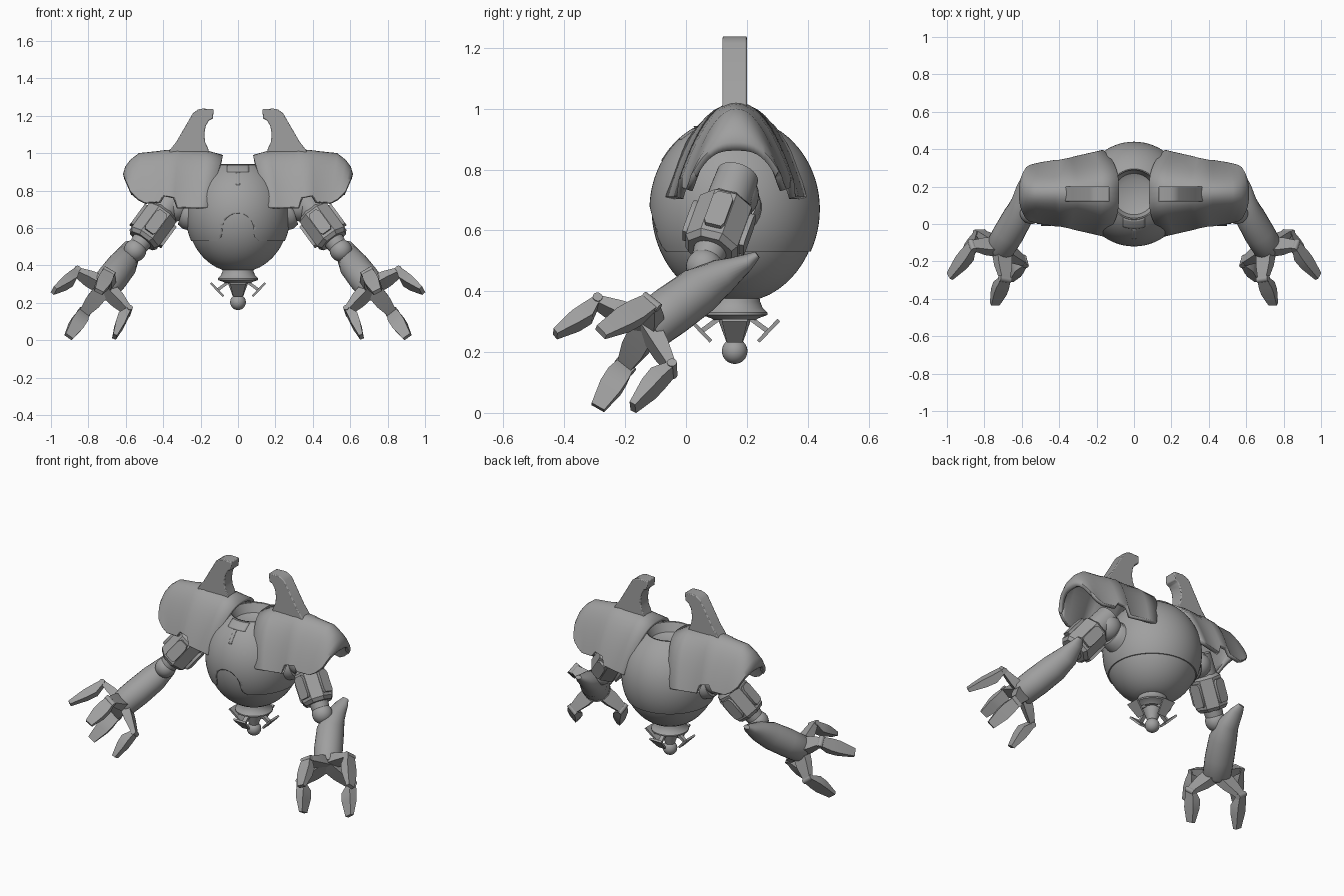
import bpy, bmesh
from math import sin, cos, pi, sqrt, radians
from mathutils import Vector as V

if "Cube" in bpy.data.objects:
    bpy.data.objects.remove(bpy.data.objects["Cube"])

metal = bpy.data.materials.new("grey metal")
metal.use_nodes = True
GREY = (0.35, 0.35, 0.35, 1)
metal.diffuse_color = GREY
metal.node_tree.nodes["Principled BSDF"].inputs["Base Color"].default_value = GREY
CY = 0.16  # depth of the body axis


def finish(name, bm, mirror=False, angle=35):
    bmesh.ops.recalc_face_normals(bm, faces=bm.faces)
    me = bpy.data.meshes.new(name)
    bm.to_mesh(me)
    bm.free()
    me.materials.append(metal)
    me.shade_smooth()
    me.set_sharp_from_angle(angle=radians(angle))
    ob = bpy.data.objects.new(name, me)
    bpy.context.collection.objects.link(ob)
    if mirror:
        ob.modifiers.new("Mirror", "MIRROR").use_mirror_merge = False
    return ob


def skin(bm, rings, closed=True, caps=True):
    """Bridge rows of points with quads."""
    rows = [[bm.verts.new(p) for p in r] for r in rings]
    n = len(rows[0])
    for a, b in zip(rows, rows[1:]):
        for i in range(n if closed else n - 1):
            j = (i + 1) % n
            bm.faces.new((a[i], a[j], b[j], b[i]))
    if caps:
        bm.faces.new(rows[0])
        bm.faces.new(rows[-1])


def loft(name, sections, sides=24, side=(0, 1, 0), mirror=True):
    """Sections are (point, half width, half height); four sides makes a bar."""
    pts = [V(s[0]) for s in sections]
    k = sqrt(2) if sides == 4 else 1
    rings = []
    for i, (p, w, h) in enumerate(sections):
        d = (pts[min(i + 1, len(pts) - 1)] - pts[max(i - 1, 0)]).normalized()
        u = V(side)
        u = (u - d * u.dot(d)).normalized()
        v = d.cross(u)
        angles = [2 * pi * (j + 0.5) / sides for j in range(sides)]
        rings.append([pts[i] + k * (u * w * cos(a) + v * h * sin(a)) for a in angles])
    bm = bmesh.new()
    skin(bm, rings)
    return finish(name, bm, mirror)


def lathe(name, profile, steps=64):
    bm = bmesh.new()
    skin(bm, [[(r * cos(2 * pi * i / steps), CY + r * sin(2 * pi * i / steps), z)
               for i in range(steps)] for r, z in profile])
    return finish(name, bm)


def ball(name, p, r, mirror=True):
    bm = bmesh.new()
    bmesh.ops.create_uvsphere(bm, u_segments=28, v_segments=16, radius=r)
    bmesh.ops.translate(bm, verts=bm.verts, vec=p)
    return finish(name, bm, mirror)


def prism(name, outline, y0, y1, mirror=False):
    bm = bmesh.new()
    skin(bm, [[(x, y, z) for x, z in outline] for y in (y0, y1)])
    return finish(name, bm, mirror)


def egg(z, grow=0.0):
    """Body radius at a height."""
    c = 0.304 if z > 0.67 else 0.31
    return (0.28 + grow) * sqrt(max(0, 1 - ((z - 0.67) / c) ** 2))


# Body: upper shell with a sunken top, over a lower bowl
heights = [0.53 + 0.41 * i / 24 for i in range(25)]
shell = lathe("upper_shell", [(0.02, 0.53)] + [(egg(z), z) for z in heights]
              + [(0.135, 0.943), (0.125, 0.92), (0.11, 0.885), (0.08, 0.87), (0.01, 0.865)])
lathe("lower_bowl", [(egg(z, -0.007), z) for z in [0.37 + 0.38 * i / 20 for i in range(21)]])

# Arched opening at the front of the shell
arch = [(0.13, 0.50), (0.11, 0.53), (0.09, 0.55), (0.083, 0.58)]
arch += [(0.083 * cos(a), 0.595 + 0.083 * sin(a)) for a in [pi * i / 16 for i in range(9)]]
arch += [(-x, z) for x, z in reversed(arch[:-1])]
cutter = prism("arch_cutter", arch, -0.3, 0.1)
cutter.hide_render = True
cutter.hide_viewport = True
cut = shell.modifiers.new("Arch", "BOOLEAN")
cut.operation, cut.object, cut.solver = "DIFFERENCE", cutter, "EXACT"

# Thin inlays under the front rim
for name, half, z0, z1 in (("rim_inlay", 0.06, 0.9, 0.935), ("rim_slit_trim", 0.01, 0.83, 0.9)):
    bm = bmesh.new()
    rows = []
    for i in range(7):
        z = z0 + (z1 - z0) * i / 6
        xs = [half * (j / 4 - 1) for j in range(9)]
        rows.append([(x, CY - sqrt(egg(z, 0.004) ** 2 - x * x), z) for x in xs])
    skin(bm, rows, closed=False, caps=False)
    finish(name, bm).modifiers.new("Thickness", "SOLIDIFY").thickness = 0.006

# Lower nozzle with four sensor vanes and a ball
lathe("neck_collar", [(0.08, 0.39), (0.084, 0.365), (0.092, 0.345), (0.108, 0.33),
                      (0.108, 0.322), (0.075, 0.31), (0.07, 0.305)])
lathe("nozzle", [(0.055, 0.315), (0.05, 0.295), (0.028, 0.235), (0.02, 0.2)], 32)
ball("nozzle_ball", (0, CY, 0.203), 0.042, False)
for i in range(4):
    o = V((cos(i * pi / 2), sin(i * pi / 2), 0))
    s = V((-o.y, o.x, 0))
    at = lambda r, z: V((0, CY, z)) + o * r
    loft(f"vane_{i + 1}", [(at(0.078, 0.235), 0.025, 0.006), (at(0.145, 0.305), 0.042, 0.006)],
         4, s, False)
    loft(f"vane_strut_{i + 1}", [(at(0.05, 0.312), 0.012, 0.008), (at(0.11, 0.268), 0.012, 0.008)],
         4, s, False)

# Shoulder pads: arched shells lofted outwards
# apex x, edge x, half depth, top, edge height, roundness
spans = [(0.08, 0.165, 0.232, 0.99, 0.71, 3.0), (0.17, 0.215, 0.22, 1.015, 0.71, 2.5),
         (0.30, 0.325, 0.195, 1.022, 0.71, 2.1), (0.32, 0.34, 0.19, 1.022, 0.765, 2.2),
         (0.40, 0.40, 0.178, 1.015, 0.775, 2.1), (0.42, 0.42, 0.178, 1.012, 0.74, 2.0),
         (0.53, 0.50, 0.165, 1.0, 0.735, 2.1), (0.575, 0.535, 0.157, 0.965, 0.755, 2.2),
         (0.602, 0.56, 0.15, 0.93, 0.78, 2.3), (0.615, 0.575, 0.14, 0.89, 0.795, 2.6),
         (0.608, 0.57, 0.13, 0.862, 0.775, 3.0)]
bm = bmesh.new()
rows = []
for xa, xe, hy, zt, zb, p in spans:
    row = []
    for i in range(29):
        u = -cos(pi * i / 28)
        f = abs(u) ** p
        row.append((xa + (xe - xa) * f, 0.165 + hy * u, zt + (zb - zt) * f))
    rows.append(row)
skin(bm, rows, closed=False, caps=False)
pads = finish("shoulder_pads", bm, True, 50)
thick = pads.modifiers.new("Thickness", "SOLIDIFY")
thick.thickness, thick.offset = 0.022, -1

# Curved horns on the pads
horn = [(0.13, 1.235), (0.134, 1.185), (0.155, 1.175), (0.173, 1.145), (0.18, 1.1), (0.176, 1.06),
        (0.16, 1.025), (0.15, 0.99), (0.38, 0.99), (0.35, 1.035), (0.33, 1.06), (0.24, 1.215),
        (0.215, 1.232), (0.19, 1.238)]
horns = prism("pad_horns", horn, 0.12, 0.2, True)
edge = horns.modifiers.new("Bevel", "BEVEL")
edge.width, edge.segments = 0.005, 2

# Shoulder joints and upper arms
S, E = V((0.33, 0.17, 0.78)), V((0.55, 0.06, 0.48))
axis = (E - S).normalized()
loft("shoulder_hubs", [((0.2, CY, 0.67), 0.1, 0.1), ((0.285, CY, 0.68), 0.085, 0.085),
                       ((0.3, CY, 0.685), 0.07, 0.07)])
ball("shoulder_balls", (0.33, CY, 0.715), 0.08)
loft("upper_arm_rods", [(S, 0.07, 0.07), (S.lerp(E, 0.4), 0.075, 0.075), (S.lerp(E, 0.95), 0.05, 0.05)])
loft("upper_arm_casings", [(S.lerp(E, t), r, r) for t, r in
                           ((0.3, 0.075), (0.35, 0.096), (0.78, 0.096), (0.83, 0.08))], 8)
front = V((0, -1, 0))
front = (front - axis * front.dot(axis)).normalized()
outer = axis.cross(front)
middle = S.lerp(E, 0.57)
for name, u in (("front", front), ("back", -front), ("outer", outer), ("inner", -outer)):
    c = middle + u * 0.092
    loft(f"arm_panels_{name}", [(c + axis * t, w, 0.013) for t, w in
                               ((-0.07, 0.022), (-0.05, 0.034), (0.05, 0.034), (0.065, 0.026))],
         4, axis.cross(u))
ball("elbow_balls", E, 0.06)

# Forearms with a pointed tail behind the elbow
loft("forearms", [((0.59, 0.235, 0.52), 0.012, 0.02), ((0.588, 0.2, 0.495), 0.028, 0.04),
                  ((0.592, 0.12, 0.45), 0.058, 0.065), ((0.62, 0.04, 0.4), 0.08, 0.08),
                  ((0.67, -0.05, 0.335), 0.083, 0.083), ((0.715, -0.125, 0.28), 0.08, 0.08),
                  ((0.724, -0.138, 0.27), 0.07, 0.07)], 28)

# Hands: four jointed claws around the wrist
P = V((0.71, -0.125, 0.285))
reach = V((0.46, -0.64, -0.61)).normalized()
claws = {"outer": ((0.865, -0.115, 0.365), (0.985, -0.28, 0.265)),
         "upper": ((0.69, -0.295, 0.365), (0.745, -0.43, 0.26)),
         "inner": ((0.585, -0.2, 0.155), (0.66, -0.29, 0.018)),
         "lower": ((0.825, -0.045, 0.145), (0.905, -0.175, 0.018))}
for name, (knuckle, tip) in claws.items():
    K, T = V(knuckle), V(tip)
    s = reach.cross(K - P).normalized()
    up = (T - K).cross(s).normalized()
    if up.dot(K - P) > 0:
        up = -up
    loft(f"{name}_claw_links", [(P, 0.045, 0.03), (P.lerp(K, 0.55), 0.042, 0.024),
                                (K, 0.026, 0.013)], 4, s)
    loft(f"{name}_claw_knuckles", [(K - s * 0.034, 0.016, 0.016), (K + s * 0.034, 0.016, 0.016)],
         16, reach)
    loft(f"{name}_claws", [(K, 0.03, 0.012), (K.lerp(T, 0.3) + up * 0.012, 0.038, 0.026),
                           (K.lerp(T, 0.55) + up * 0.008, 0.038, 0.024),
                           (T, 0.024, 0.011)], 4, s)
